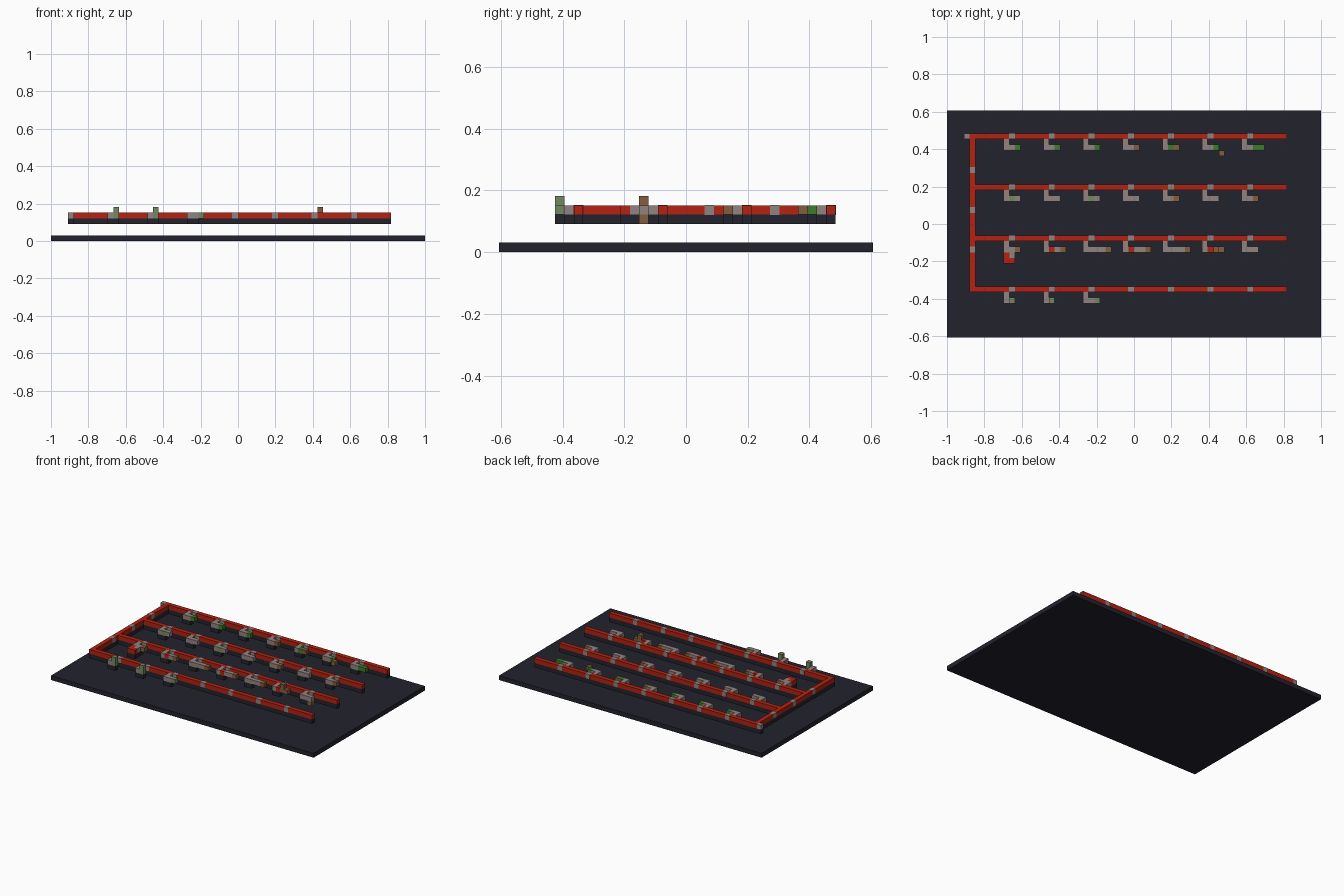
import bpy
import bmesh
from mathutils import Matrix, Vector

U = 2 / 66  # edge of one grid cell

cube = bpy.data.objects.get("Cube")
if cube:
    bpy.data.objects.remove(cube, do_unlink=True)


def material(name, rgb):
    m = bpy.data.materials.new(name)
    m.use_nodes = True
    m.diffuse_color = (*rgb, 1)
    bsdf = m.node_tree.nodes["Principled BSDF"]
    bsdf.inputs["Base Color"].default_value = (*rgb, 1)
    bsdf.inputs["Roughness"].default_value = 0.9
    return m


MATS = {
    "slate": material("dark slate", (0.016, 0.016, 0.026)),
    "red": material("brick red", (0.45, 0.016, 0.006)),
    "gray": material("warm gray", (0.29, 0.23, 0.22)),
    "sage": material("sage green", (0.17, 0.25, 0.12)),
    "green": material("leaf green", (0.045, 0.2, 0.025)),
    "brown": material("wood brown", (0.22, 0.11, 0.045)),
}


def blocks(name, colour, boxes, grow=0.0):
    """One object from boxes given as (cell x, y, z, length x, y)."""
    bm = bmesh.new()
    for x, y, z, lx, ly in boxes:
        size = Vector((lx * U + grow, ly * U + grow, U + grow))
        centre = Vector((x + lx / 2, y + ly / 2, z + 0.5)) * U
        bmesh.ops.create_cube(bm, size=1, matrix=Matrix.LocRotScale(centre, None, size))
    mesh = bpy.data.meshes.new(name)
    bm.to_mesh(mesh)
    bm.free()
    mesh.materials.append(MATS[colour])
    obj = bpy.data.objects.new(name, mesh)
    bpy.context.collection.objects.link(obj)


def cell(x, y, z=4):
    return (x, y, z, 1, 1)


ROWS = (15, 6, -3, -12)               # rail rows, back to front
STATIONS = range(-22, 21, 7)          # branch points along each rail

# ground slab
blocks("base_slab", "slate", [(-33, -20, 0, 66, 40)])

# long corridors joined by a spine, with a dark footing below
rails = [(-28, y, 55, 1) for y in ROWS] + [(-29, -12, 1, 28)]
blocks("corridor_walls", "red", [(x, y, 4, lx, ly) for x, y, lx, ly in rails])
blocks("corridor_footing", "slate",
       [(x, y, 3, lx, ly) for x, y, lx, ly in rails] + [cell(-30, 15, 3)])

# junction blocks set into the corridors
joints = [cell(c, y) for y in ROWS for c in STATIONS]
joints += [cell(-29, y) for y in (9, 2, -5)]
blocks("junctions", "gray", joints, 0.001)
blocks("entrance", "gray", [cell(-30, 15)])

# colour letters of the blocks running right from each elbow
KEY = {"a": "gray", "r": "red", "s": "sage", "g": "green", "b": "brown"}
BRANCHES = (
    ("ag", "ag", "ag", "ab", "gb", "ag", "agg"),
    ("sa", "aa", "sa", "aa", "ab", "aa", "ab"),
    ("ab", "rab", "aaab", "raab", "aaab", "rbb", "aa"),
    ("s", "s", "as"),
)
parts = {colour: [] for colour in MATS}
footings = []
for y, row in zip(ROWS, BRANCHES):
    for c, letters in zip(STATIONS, row):
        # elbow leaving the corridor
        parts["gray"] += [cell(c - 1, y - 1), cell(c - 1, y - 2)]
        footings += [(c - 1, y - 2, 3, 1, 2), cell(c, y - 2, 3)]
        # end blocks
        for i, letter in enumerate(letters):
            parts[KEY[letter]].append(cell(c + i, y - 2))

# single extras: side room, raised blocks, hanging block
parts["red"] += [(-23, -7, 4, 2, 1), cell(-23, -6)]
parts["gray"].append(cell(-22, -6))
footings += [(-23, -7, 3, 2, 2)]
parts["sage"] += [cell(-22, -14, 5), cell(-15, -14, 5)]
parts["brown"] += [cell(14, -5, 5), cell(15, 12), cell(21, -5, 3)]

for colour, boxes in parts.items():
    if boxes:
        blocks(colour + "_branch_rooms", colour, boxes)
blocks("branch_footings", "slate", footings)
